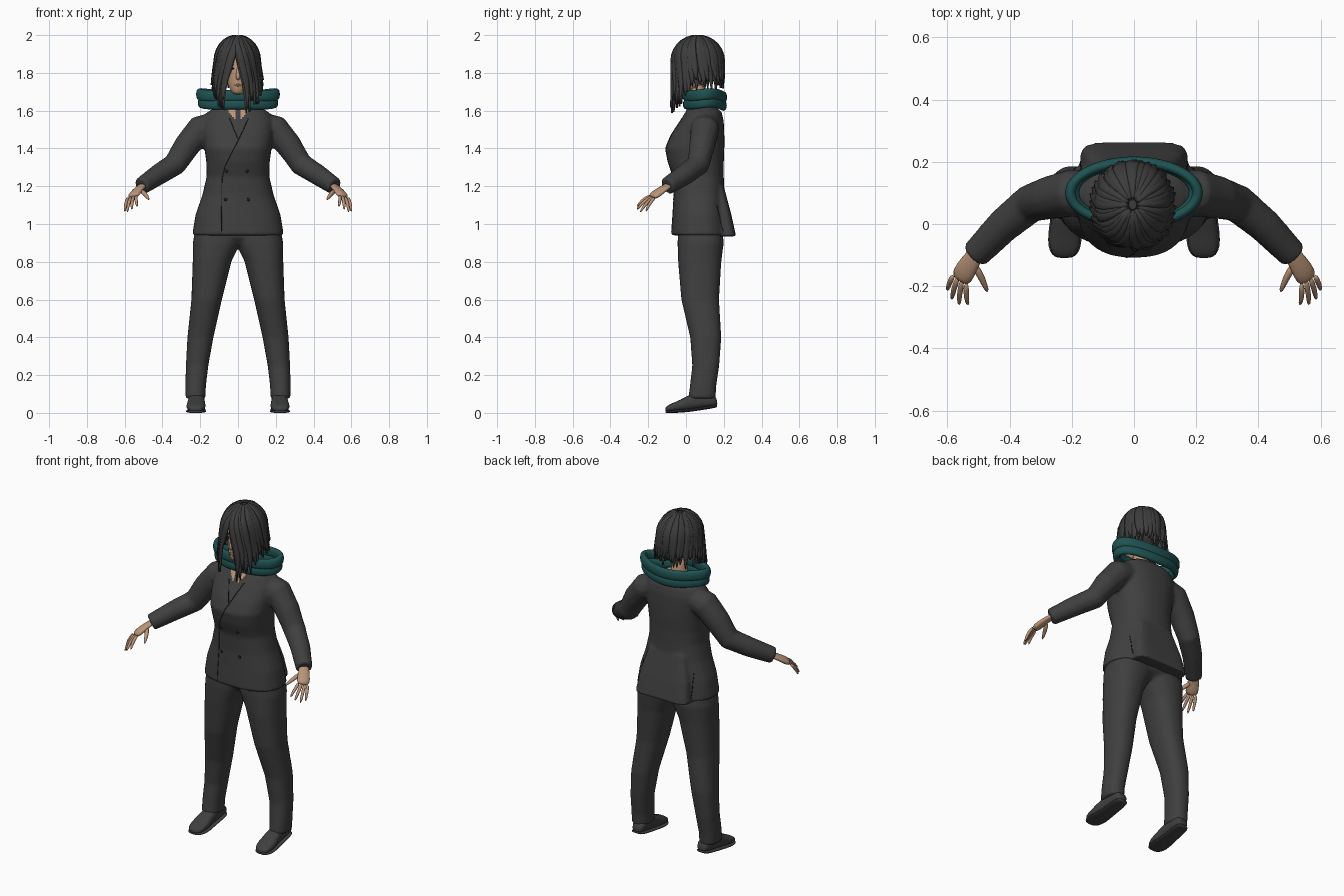
import bpy, bmesh, math, random
from math import sin, cos, pi, radians
from mathutils import Vector as V
from mathutils.bvhtree import BVHTree

random.seed(4)
if "Cube" in bpy.data.objects:
    bpy.data.objects.remove(bpy.data.objects["Cube"])


def material(name, rgb):
    m = bpy.data.materials.new(name)
    m.use_nodes = True
    m.diffuse_color = (*rgb, 1)
    b = m.node_tree.nodes["Principled BSDF"]
    b.inputs["Base Color"].default_value = (*rgb, 1)
    b.inputs["Roughness"].default_value = 0.8
    return m


CLOTH = material("charcoal cloth", (0.05, 0.05, 0.05))
HAIR = material("charcoal hair", (0.046, 0.046, 0.046))
SEAM = material("dark seam", (0.012, 0.012, 0.012))
TEAL = material("teal knit", (0.014, 0.085, 0.085))
SKIN = material("skin", (0.5, 0.3, 0.19))
LIP = material("lips", (0.36, 0.16, 0.12))


def loft(bm, rings, n=16, p=2.0, closed=False):
    """Skin a row of superellipse rings given as (centre, axis u, axis v)."""
    def pw(t):
        return math.copysign(abs(t) ** (2 / p), t)
    rows = [[bm.verts.new(V(c) + V(u) * pw(cos(2 * pi * i / n)) + V(v) * pw(sin(2 * pi * i / n)))
             for i in range(n)] for c, u, v in rings]
    for a, b in zip(rows, rows[1:] + (rows[:1] if closed else [])):
        for i in range(n):
            j = (i + 1) % n
            bm.faces.new((a[i], a[j], b[j], b[i]))
    if not closed:
        bm.faces.new(rows[0])
        bm.faces.new(rows[-1])


def level(z, x0, x1, y0, y1):
    """Horizontal ring from its extents."""
    return (((x0 + x1) / 2, (y0 + y1) / 2, z), ((x1 - x0) / 2, 0, 0), (0, (y1 - y0) / 2, 0))


def tube(bm, pts, radii, side=None, flat=1.0, n=12):
    """Round or flattened limb along a path; side is the wide direction."""
    pts = [V(p) for p in pts]
    rings = []
    for i, c in enumerate(pts):
        t = (pts[min(i + 1, len(pts) - 1)] - pts[max(i - 1, 0)]).normalized()
        u = V(side) if side else V((0, 0, 1))
        u = (u - t * u.dot(t)).normalized()
        rings.append((c, u * radii[i], t.cross(u) * radii[i] * flat))
    loft(bm, rings, n)


def finish(bm, name, mats, subdiv=0, voxel=0):
    bmesh.ops.recalc_face_normals(bm, faces=bm.faces)
    me = bpy.data.meshes.new(name)
    bm.to_mesh(me)
    bm.free()
    ob = bpy.data.objects.new(name, me)
    bpy.context.collection.objects.link(ob)
    if voxel:
        r = ob.modifiers.new("fuse", 'REMESH')
        r.mode, r.voxel_size = 'VOXEL', voxel
        s = ob.modifiers.new("relax", 'SMOOTH')
        s.factor, s.iterations = 0.5, 6
        dg = bpy.context.evaluated_depsgraph_get()
        me = bpy.data.meshes.new_from_object(ob.evaluated_get(dg))
        ob.modifiers.clear()
        ob.data = me
    if subdiv:
        ob.modifiers.new("subdivision", 'SUBSURF').levels = subdiv
        ob.modifiers[-1].render_levels = subdiv
    me.materials.clear()
    for m in mats:
        me.materials.append(m)
    me.polygons.foreach_set("use_smooth", [True] * len(me.polygons))
    return ob


def pebble(name, centre, size, mat):
    bm = bmesh.new()
    bmesh.ops.create_uvsphere(bm, u_segments=14, v_segments=8, radius=1)
    for v in bm.verts:
        v.co = V(centre) + V([a * b for a, b in zip(v.co, size)])
    return finish(bm, name, [mat])


# Jacket: torso, rear flap and sleeves fused into one skin
bm = bmesh.new()
torso = [(0.94, .243, -.08, .225), (1.05, .225, -.072, .212), (1.15, .19, -.066, .203), (1.25, .166, -.07, .2),
         (1.33, .168, -.098, .2), (1.40, .178, -.11, .203), (1.47, .185, -.08, .203), (1.54, .188, -.035, .2),
         (1.59, .165, -.005, .19), (1.63, .1, .02, .15)]
loft(bm, [level(z, -w, w, a, b) for z, w, a, b in torso], 32, 2.4)
loft(bm, [level(z, -w, w, .1, b) for z, w, b in ((.935, .175, .265), (1.05, .16, .24), (1.2, .12, .2))], 32, 5)
arm = [(.1, .1, 1.53), (.2, .1, 1.5), (.27, .085, 1.415), (.335, .065, 1.315), (.42, -.005, 1.262), (.512, -.1, 1.2)]
for s in (1, -1):
    tube(bm, [(s * x, y, z) for x, y, z in arm], [.07, .077, .07, .062, .056, .047])
jacket = finish(bm, "jacket", [CLOTH, SKIN], voxel=.009)

# Open neck with a narrow tie
for f in jacket.data.polygons:
    c = f.center
    if c.y < .08 and c.z > 1.535 and abs(c.x) < .75 * (c.z - 1.53) and abs(c.x) > .011:
        f.material_index = 1

tree = BVHTree.FromPolygons([v.co for v in jacket.data.vertices], [list(f.vertices) for f in jacket.data.polygons])


def on_cloth(x, z, front=True):
    d = 1 if front else -1
    hit = tree.ray_cast(V((x, -d, z)), V((0, d, 0)))[0]
    return hit or V((x, 0, z))


def seam(name, pts, front=True):
    """Thin stitched line laid on the jacket."""
    path = []
    for a, b in zip(pts, pts[1:]):
        path += [on_cloth(a[0] + (b[0] - a[0]) * k / 12, a[1] + (b[1] - a[1]) * k / 12, front) for k in range(13)]
    cu = bpy.data.curves.new(name, 'CURVE')
    cu.dimensions, cu.bevel_depth, cu.bevel_resolution = '3D', .0022, 1
    sp = cu.splines.new('POLY')
    sp.points.add(len(path) - 1)
    for q, c in zip(sp.points, path):
        q.co = (*c, 1)
    cu.materials.append(SEAM)
    bpy.context.collection.objects.link(bpy.data.objects.new(name, cu))


seam("lapel_edge", [(.055, 1.56), (.01, 1.46), (-.07, 1.3), (-.085, 1.24), (-.088, .95)])
seam("under_lapel", [(-.045, 1.56), (0, 1.45)])
for s, side in ((1, "left"), (-1, "right")):
    seam(side + "_back_vent", [(s * .168, 1.1), (s * .172, .96)], False)
    for x, z in ((.055, 1.28), (.06, 1.13)):
        pebble(side + "_button", on_cloth(s * x - .005, z), (.009, .004, .009), SEAM)

# Trousers
bm = bmesh.new()
loft(bm, [level(z, -w, w, a, b) for z, w, a, b in ((.89, .06, 0, .15), (.93, .2, -.035, .2), (1.02, .2, -.03, .18))], 24)
leg = [(1.0, -.02, .22, -.04, .19), (.9, -.012, .24, -.045, .2), (.8, .035, .24, -.042, .187),
       (.6, .085, .247, -.025, .175), (.4, .13, .268, .022, .187), (.25, .157, .276, .033, .176),
       (.14, .17, .279, .02, .16), (.075, .172, .278, .012, .157)]
for s in (1, -1):
    loft(bm, [level(z, *sorted((s * a, s * b)), c, d) for z, a, b, c, d in leg], 24, 2.3)
finish(bm, "trousers", [CLOTH], voxel=.009)

# Shoes with soles
shoe = [(.166, .022, .04, .06), (.155, .038, .035, .1), (.09, .042, .025, .115), (.02, .044, .014, .1),
        (-.03, .052, .01, .068), (-.075, .05, .008, .052), (-.1, .037, .008, .038), (-.11, .018, .01, .026)]
for s, side in ((1, "left"), (-1, "right")):
    for part, lift in (("shoe", 0), ("sole", 1)):
        bm = bmesh.new()
        rings = []
        for y, w, lo, hi in shoe:
            if lift:
                lo, hi, w = lo - .009, lo + .007, w + .004
            rings.append(((s * (.221 - y * .03), y, (lo + hi) / 2), (w, 0, 0), (0, 0, (hi - lo) / 2)))
        loft(bm, rings, 16, 2.6)
        finish(bm, f"{side}_{part}", [CLOTH], subdiv=1)

# Hands: palm, four fingers and a thumb
across = V((.08, .05, -.02)).normalized()
knuckle = V((.562, -.185, 1.14))
tips = [(.533, -.262, 1.09), (.562, -.262, 1.074), (.586, -.244, 1.06), (.6, -.213, 1.064)]
for s, side in ((1, "left"), (-1, "right")):
    flip = lambda p: V((s * p[0], p[1], p[2]))
    bm = bmesh.new()
    tube(bm, [flip(p) for p in ((.49, -.075, 1.215), (.522, -.115, 1.19), (.543, -.15, 1.165), knuckle)],
         [.028, .03, .038, .035], flip(across), .5)
    for k, tip in enumerate(tips):
        base = knuckle + across * (.018 * k - .027)
        mid = (base + V(tip)) / 2 + V((.004, -.004, .006))
        tube(bm, [flip(p) for p in (base - (mid - base) * .3, mid, tip)], [.011, .0095, .006], flip(across), n=8)
    tube(bm, [flip(p) for p in ((.515, -.13, 1.18), (.488, -.175, 1.155), (.47, -.222, 1.127))],
         [.015, .012, .007], flip(across), n=8)
    finish(bm, side + "_hand", [SKIN], subdiv=1)

# Scarf: two stacked soft loops, raised at the sides
for name, z, rx, ry, thick, tall in (("scarf_upper", 1.675, .205, .1, .018, .031),
                                     ("scarf_lower", 1.63, .195, .098, .019, .028)):
    bm = bmesh.new()
    rings = []
    for i in range(40):
        a = 2 * pi * i / 40
        out = V((cos(a), sin(a), 0))
        rings.append(((rx * cos(a), .1 + ry * sin(a), z + .012 * cos(a) ** 2 + .004 * sin(3 * a)),
                      out * thick, (0, 0, tall)))
    loft(bm, rings, 12, 2.4, closed=True)
    finish(bm, name, [TEAL], subdiv=1)

# Head, neck and face
bm = bmesh.new()
tube(bm, [(0, .07, 1.55), (0, .065, 1.64), (0, .05, 1.76)], [.055, .046, .046], (1, 0, 0))
finish(bm, "neck", [SKIN], subdiv=1)
bm = bmesh.new()
skull = [(1.685, .022, -.045, .0), (1.70, .037, -.057, .03), (1.735, .054, -.062, .09), (1.78, .066, -.06, .13),
         (1.85, .073, -.06, .15), (1.92, .068, -.045, .15), (1.965, .045, -.01, .12)]
loft(bm, [level(z, -w, w, a, b) for z, w, a, b in skull], 20)
finish(bm, "head", [SKIN], subdiv=1)
bm = bmesh.new()
tube(bm, [(0, -.052, 1.83), (0, -.064, 1.8), (0, -.07, 1.776), (0, -.058, 1.765)], [.007, .009, .013, .011], (1, 0, 0))
finish(bm, "nose", [SKIN], subdiv=1)
pebble("mouth", (0, -.06, 1.735), (.02, .005, .006), LIP)
for s, side in ((1, "left"), (-1, "right")):
    pebble(side + "_eye", (s * .03, -.05, 1.823), (.013, .005, .005), SEAM)
    pebble(side + "_eyebrow", (s * .031, -.048, 1.845), (.017, .005, .003), HAIR)

# Hair: scalp cap under layered tapering locks, parted over the face
bm = bmesh.new()
bmesh.ops.create_uvsphere(bm, u_segments=32, v_segments=20, radius=1)
for v in bm.verts:
    v.co = V((v.co.x * .108, .065 + v.co.y * .125, 1.86 + v.co.z * .13))
cut = [f for f in bm.faces if f.calc_center_median().z < 1.76
       or (f.calc_center_median().y < 0 and f.calc_center_median().z < 1.92)]
bmesh.ops.delete(bm, geom=cut, context='FACES')
finish(bm, "hair_cap", [HAIR])

bm = bmesh.new()
for layer, count in ((0, 38), (1, 34)):
    for i in range(count):
        f = (i + random.uniform(.2, .8) * layer) / (count - 1)
        f = min(f, 1)
        start, end = radians(-93 + 358 * f), radians(-68 + 304 * f)
        front = max(0, -sin(end))
        tip_z = 1.735 - .135 * front + random.uniform(-.03, .035)
        size = .97 + .035 * layer + random.uniform(-.015, .015)
        rings = []
        for k in range(12):
            t = k / 11
            if t < .55:                       # over the crown
                th = (.1 + .9 * t / .55) * pi / 2
                r, z = sin(th), 1.86 + .136 * cos(th) * size
            else:                             # hanging down
                h = (t - .55) / .45
                r, z = 1 + .14 * h * abs(cos(end)) + .06 * h * front, 1.86 + (tip_z - 1.86) * h
            a = start + (end - start) * min(1, max(0, (1.96 - z) / .22))
            out = V((cos(a), sin(a), 0))
            c = (.118 * size * r * cos(a) - .004, .062 + .137 * size * r * sin(a), z)
            w = .021 * min(1, .35 + 1.6 * t) * (1 if t < .7 else 1 - .85 * (t - .7) / .3)
            rings.append((c, V((-out.y, out.x, 0)) * w, out * .007 + V((0, 0, .005 * (1 - t)))))
        loft(bm, rings, 6)
finish(bm, "hair_locks", [HAIR])
